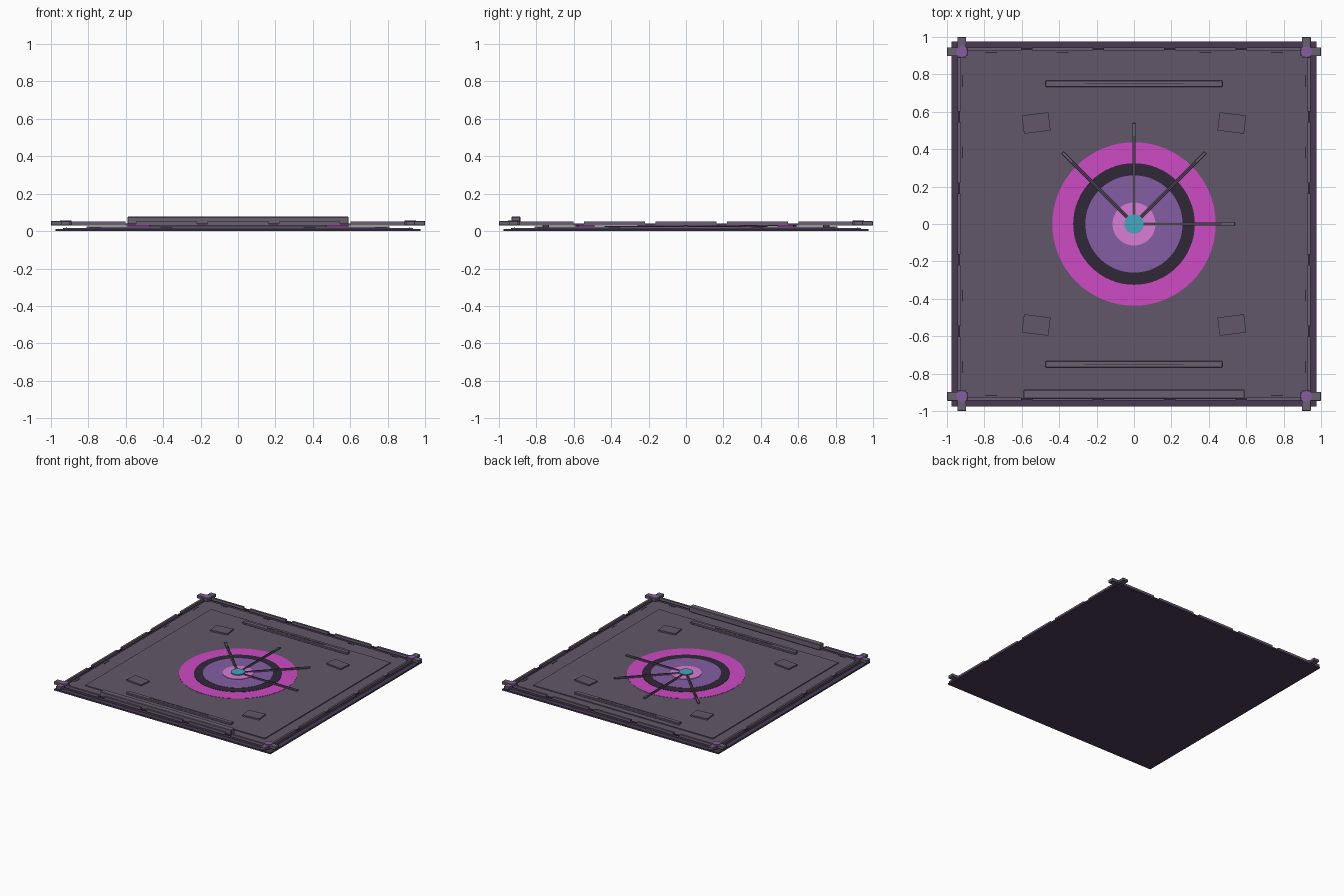
import bpy
from math import cos, sin, radians

if "Cube" in bpy.data.objects:
    bpy.data.objects.remove(bpy.data.objects["Cube"])


def material(name, rgb):
    m = bpy.data.materials.new(name)
    m.diffuse_color = (*rgb, 1)
    m.use_nodes = True
    m.node_tree.nodes["Principled BSDF"].inputs["Base Color"].default_value = m.diffuse_color
    return m


STONE = material("stone", (0.12, 0.095, 0.14))
TRIM = material("trim", (0.14, 0.115, 0.16))
BORDER = material("border", (0.065, 0.042, 0.085))
DARK = material("dark", (0.03, 0.022, 0.04))
PINK = material("pink", (0.62, 0.07, 0.56))
ROSE = material("rose", (0.7, 0.2, 0.66))
PURPLE = material("purple", (0.23, 0.11, 0.36))
CYAN = material("cyan", (0.06, 0.38, 0.52))


def box(name, x, y, z0, z1, sx, sy, mat, rot=0, bevel=0):
    bpy.ops.mesh.primitive_cube_add(size=1, location=(x, y, (z0 + z1) / 2),
                                    rotation=(0, 0, radians(rot)))
    o = bpy.context.object
    o.name = name
    o.scale = (sx, sy, z1 - z0)
    bpy.ops.object.transform_apply(location=False, rotation=False, scale=True)
    o.data.materials.append(mat)
    if bevel:
        b = o.modifiers.new("bevel", 'BEVEL')
        b.width, b.segments = bevel, 1
    return o


def disc(name, x, y, z0, z1, r, mat, sides=64):
    bpy.ops.mesh.primitive_cylinder_add(vertices=sides, radius=r, depth=z1 - z0,
                                        location=(x, y, (z0 + z1) / 2))
    o = bpy.context.object
    o.name = name
    o.data.materials.append(mat)
    return o


# layered floor
box("base_plate", 0, 0, 0.000, 0.012, 1.95, 1.95, BORDER)
box("floor_plate", 0, 0, 0.010, 0.017, 1.87, 1.87, STONE)
box("inner_panel", 0, 0, 0.015, 0.024, 1.62, 1.62, STONE)

# concentric discs in the centre
for name, r, top, mat in (("outer_disc", 0.437, 0.026, PINK),
                          ("dark_disc", 0.325, 0.028, DARK),
                          ("purple_disc", 0.26, 0.030, PURPLE),
                          ("rose_disc", 0.115, 0.034, ROSE),
                          ("core_disc", 0.052, 0.042, CYAN)):
    disc(name, 0, 0, 0.02, top, r, mat)

# spokes over the back half of the dial
for a in (0, 45, 90, 135):
    c, s = cos(radians(a)), sin(radians(a))
    box("spoke", 0.295 * c, 0.295 * s, 0.026, 0.037, 0.49, 0.018, TRIM, a, 0.002)
    box("spoke_ridge", 0.26 * c, 0.26 * s, 0.036, 0.039, 0.42, 0.006, DARK, a)

# long bars, front and back
for sy in (-1, 1):
    box("long_bar", 0, 0.75 * sy, 0.022, 0.040, 0.945, 0.035, TRIM, 0, 0.003)
    box("long_bar_groove", 0, 0.75 * sy, 0.038, 0.041, 0.53, 0.005, DARK)

# four turned tiles with glowing plates beneath, and four corner brackets
for sx in (-1, 1):
    for sy in (-1, 1):
        a = -7 * sx * sy
        box("tile_glow", 0.523 * sx, 0.54 * sy, 0.022, 0.031, 0.125, 0.086, PINK, a)
        box("tile", 0.523 * sx, 0.54 * sy, 0.029, 0.039, 0.143, 0.098, STONE, a)
        box("corner_bracket_x", 0.945 * sx, 0.921 * sy, 0.030, 0.054, 0.11, 0.048, TRIM, 0, 0.002)
        box("corner_bracket_y", 0.921 * sx, 0.945 * sy, 0.030, 0.053, 0.048, 0.11, TRIM, 0, 0.002)
        disc("corner_gem", 0.921 * sx, 0.921 * sy, 0.034, 0.058, 0.031, PURPLE, 8)

# broken edge rails and small inlaid dashes
for s in (-1, 1):
    for i in range(-2, 3):
        p = 0.382 * i
        box("rail_x", p, 0.936 * s, 0.030, 0.051, 0.325, 0.016, TRIM)
        box("rail_y", 0.936 * s, p, 0.030, 0.051, 0.016, 0.325, TRIM)
        if i:
            box("dash_x", p, 0.917 * s, 0.015, 0.019, 0.065, 0.004, DARK)
            box("dash_y", 0.917 * s, p, 0.015, 0.019, 0.004, 0.065, DARK)
    # low strip running behind the rails, visible in the gaps
    box("rail_strip_x", 0, 0.936 * s, 0.030, 0.040, 1.8, 0.010, BORDER)
    box("rail_strip_y", 0.936 * s, 0, 0.030, 0.040, 0.010, 1.8, BORDER)

# raised front sill
box("front_sill", 0, -0.909, 0.032, 0.077, 1.18, 0.046, TRIM, 0, 0.003)
